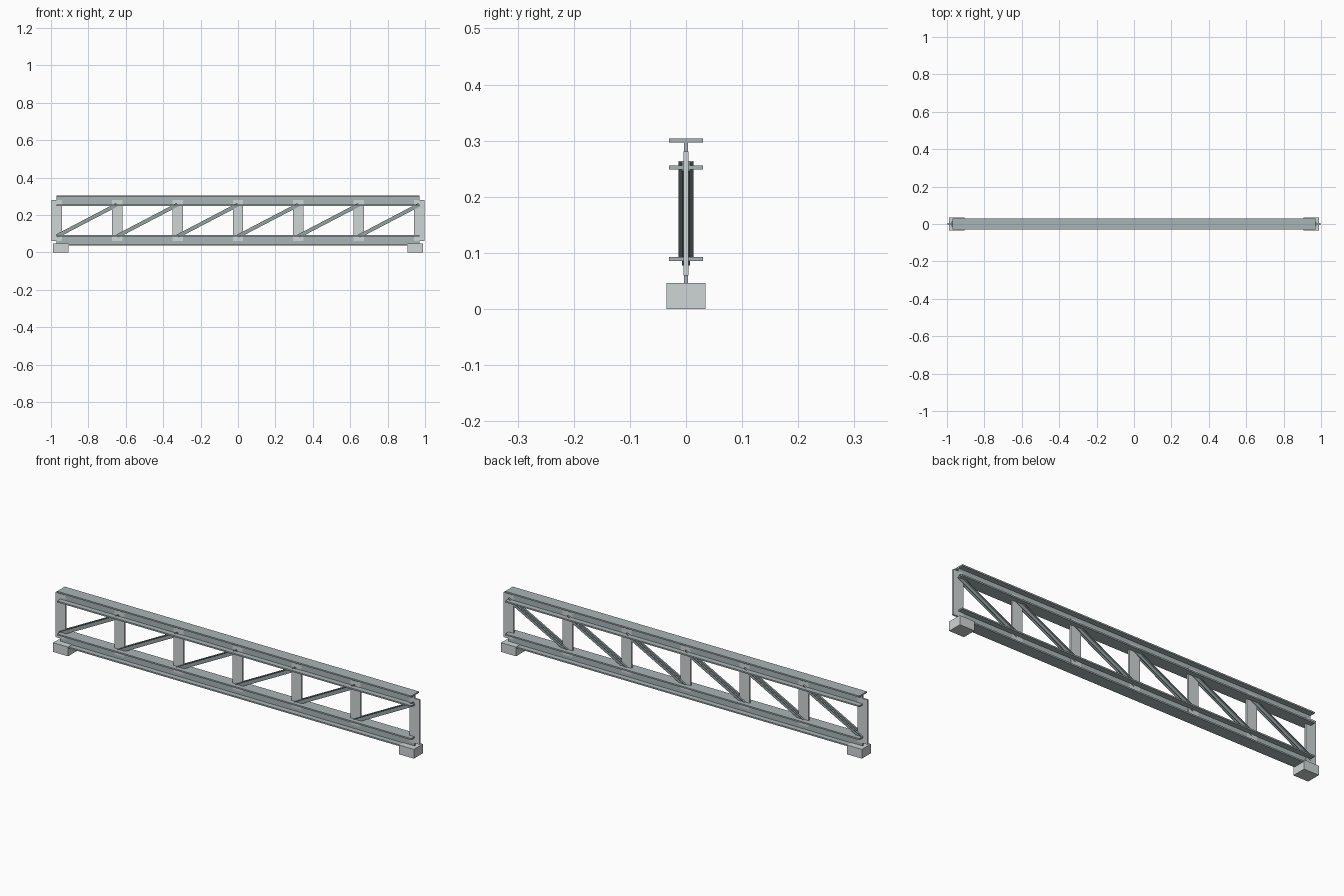
import bpy, bmesh, math
from mathutils import Matrix, Vector

if "Cube" in bpy.data.objects:
    bpy.data.objects.remove(bpy.data.objects["Cube"])


def box(name, x, y, z):
    """Box from (min, max) ranges."""
    bm = bmesh.new()
    bmesh.ops.create_cube(bm, size=1)
    for v in bm.verts:
        v.co = [r[0] if c < 0 else r[1] for c, r in zip(v.co, (x, y, z))]
    return finish(name, bm)


def finish(name, bm):
    bmesh.ops.recalc_face_normals(bm, faces=bm.faces)
    me = bpy.data.meshes.new(name)
    bm.to_mesh(me)
    bm.free()
    ob = bpy.data.objects.new(name, me)
    bpy.context.collection.objects.link(ob)
    mat = bpy.data.materials.get(COLOR[0]) or bpy.data.materials.new(COLOR[0])
    mat.diffuse_color = COLOR[1]
    mat.use_nodes = True
    mat.node_tree.nodes["Principled BSDF"].inputs["Base Color"].default_value = mat.diffuse_color
    me.materials.append(mat)
    return ob


def sweep(name, profile, a, b):
    """Extrude a (y, up) profile along the line a-b in the xz plane."""
    a, b = Vector(a), Vector(b)
    d = (b - a).normalized()
    up = Vector((-d.z, 0, d.x))
    bm = bmesh.new()
    f = bm.faces.new([bm.verts.new(a + Vector((0, y, 0)) + up * u) for y, u in profile])
    ext = bmesh.ops.extrude_face_region(bm, geom=[f], use_keep_orig=True)
    bmesh.ops.translate(bm, vec=b - a, verts=[v for v in ext["geom"] if isinstance(v, bmesh.types.BMVert)])
    return finish(name, bm)


STEEL = ("steel", (0.40, 0.46, 0.47, 1))
DARK = ("dark_steel", (0.30, 0.36, 0.37, 1))
PLATE = ("plate", (0.62, 0.66, 0.66, 1))
END, PANELS = 0.97, 6

# I-section chords
COLOR = STEEL
w, h, t, s = 0.03, 0.0275, 0.007, 0.0035
isec = [(-w, -h), (w, -h), (w, t - h), (s, t - h), (s, h - t), (w, h - t),
        (w, h), (-w, h), (-w, h - t), (-s, h - t), (-s, t - h), (-w, t - h)]
for name, z in (("bottom_chord", 0.065), ("top_chord", 0.276)):
    sweep(name, isec, (-END, 0, z), (END, 0, z))

# flat plate posts
COLOR = PLATE
nodes = [-END + 2 * END * i / PANELS for i in range(PANELS + 1)]
for i, x in enumerate(nodes):
    box(f"post_plate_{i}", (x - 0.028, x + 0.028), (-0.0045, 0.0045), (0.06, 0.281))

# paired angle diagonals on both sides of the plates
COLOR = DARK
for i in range(PANELS):
    for side, sg in (("front", -1), ("back", 1)):
        angle = [(0.0045, -0.01), (0.007, -0.01), (0.007, 0.007),
                 (0.0135, 0.007), (0.0135, 0.01), (0.0045, 0.01)]
        sweep(f"diagonal_{side}_{i}", [(sg * y, u) for y, u in angle],
              (nodes[i], 0, 0.086), (nodes[i + 1], 0, 0.255))

# bearing blocks
COLOR = PLATE
for name, sg in (("left", -1), ("right", 1)):
    xs = sorted((sg * 0.907, sg * 0.988))
    box(f"bearing_{name}", xs, (-0.035, 0.035), (0, 0.046))
